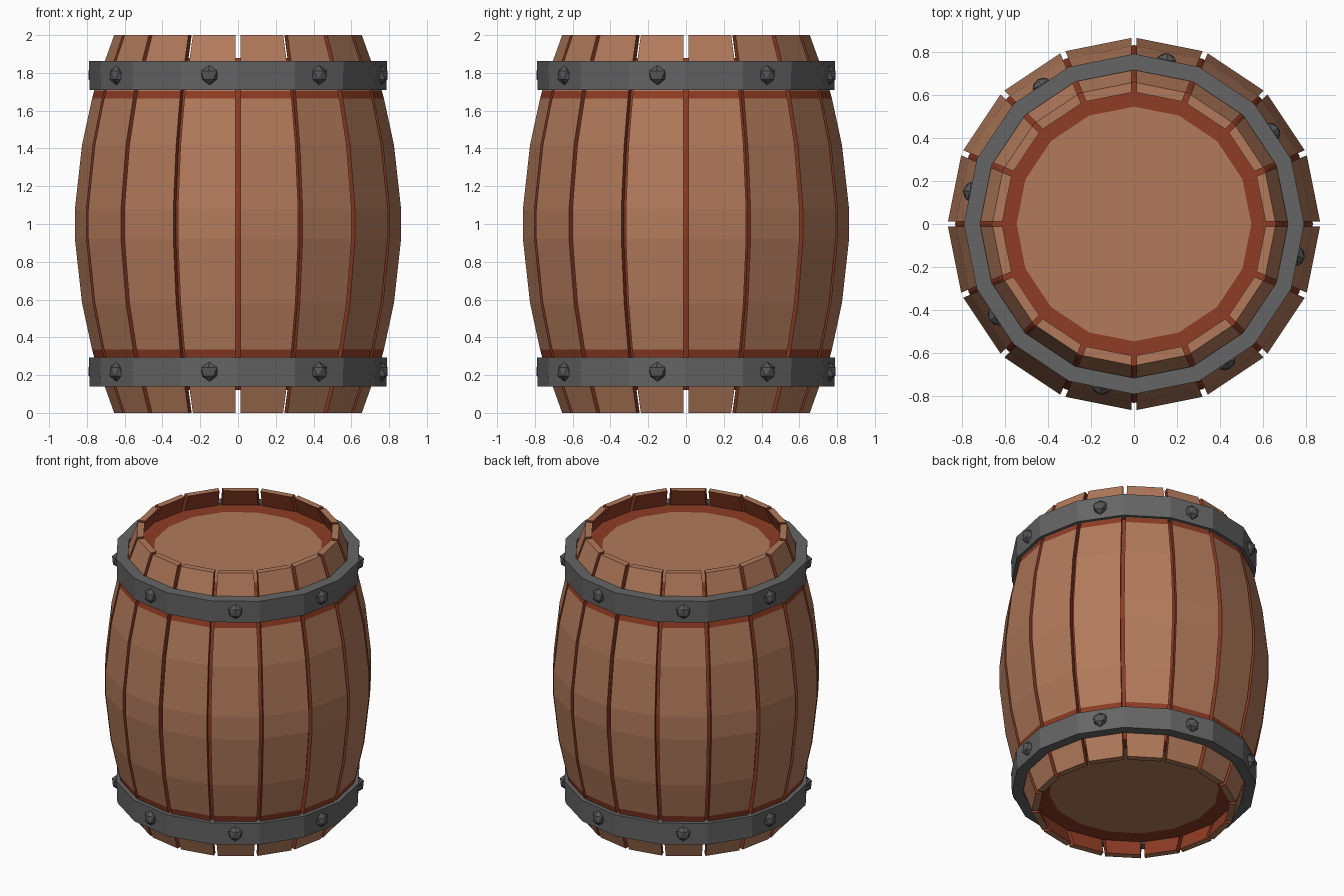
import bpy, bmesh, math
from mathutils import Matrix

if "Cube" in bpy.data.objects:
    bpy.data.objects.remove(bpy.data.objects["Cube"])

N = 16                      # staves / hoop sides
STEP = 2 * math.pi / N
GAP = 0.013                 # half gap between staves
THICK = 0.045
# half profile of the barrel (z, corner radius), mirrored about z = 1
HALF = [(0, .658), (.14, .708), (.295, .764), (.335, .775), (.58, .828), (.92, .866)]
PROFILE = HALF + [(2 - z, r) for z, r in reversed(HALF)]


def mat(name, rgb):
    m = bpy.data.materials.new(name)
    m.diffuse_color = (*rgb, 1)
    m.use_nodes = True
    m.node_tree.nodes["Principled BSDF"].inputs["Base Color"].default_value = m.diffuse_color
    return m


WOOD = mat("brown_wood", (.445, .195, .105))
RED = mat("red_brown_edge", (.270, .045, .018))
IRON = mat("hoop_grey", (.130, .130, .130))
BOLT = mat("rivet_grey", (.095, .095, .095))


def finish(bm, name, mats):
    bmesh.ops.recalc_face_normals(bm, faces=bm.faces)
    me = bpy.data.meshes.new(name)
    bm.to_mesh(me)
    bm.free()
    for m in mats:
        me.materials.append(m)
    ob = bpy.data.objects.new(name, me)
    bpy.context.collection.objects.link(ob)
    return ob


def lathe(name, prof, mats, closed):
    """16-sided turned shape; closed joins the last profile point to the first."""
    bm = bmesh.new()
    rings = [[bm.verts.new((r * math.cos(i * STEP), r * math.sin(i * STEP), z))
              for i in range(N)] for z, r in prof]
    for k in range(len(rings) if closed else len(rings) - 1):
        a, b = rings[k], rings[(k + 1) % len(rings)]
        for i in range(N):
            j = (i + 1) % N
            bm.faces.new((a[i], a[j], b[j], b[i]))
    if not closed:
        for ring in (rings[0], rings[-1]):
            bm.faces.new(ring).material_index = 1
    return finish(bm, name, mats)


# staves: curved boards, red on the inside, the sides and the strips by the hoops
def stave(index):
    bm = bmesh.new()
    rows = []
    half = STEP / 2
    for z, r in PROFILE:
        row = []
        for rad, side in ((r, -1), (r, 1), (r - THICK, 1), (r - THICK, -1)):
            x = rad * math.cos(half)
            y = side * (rad * math.sin(half) - GAP)
            row.append(bm.verts.new((x, y, z)))
        rows.append(row)
    for a, b in zip(rows, rows[1:]):
        strip = abs(b[0].co.z - a[0].co.z) < .06
        for i in range(4):
            j = (i + 1) % 4
            f = bm.faces.new((a[i], a[j], b[j], b[i]))
            f.material_index = 1 if i > 0 or strip else 0
    bm.faces.new(rows[0])
    bm.faces.new(rows[-1])
    bm.transform(Matrix.Rotation((index + .5) * STEP, 4, 'Z'))
    finish(bm, f"stave_{index + 1}", [WOOD, RED])


for i in range(N):
    stave(i)

# red core with brown heads inset at both ends
inner = [(z, r - .035) for z, r in PROFILE[1:-1]]
lathe("core_and_heads",
      [(.12, .545), (.12, .66)] + inner + [(1.88, .66), (1.88, .545)],
      [RED, WOOD], False)

# iron hoops with rivets on every other side
for label, z0 in (("lower", .14), ("upper", 1.71)):
    lathe(label + "_hoop",
          [(z0, .715), (z0, .785), (z0 + .152, .79), (z0 + .152, .715)],
          [IRON], True)
    bm = bmesh.new()
    for k in range(8):
        m = (Matrix.Rotation((2 * k - .5) * STEP, 4, 'Z')
             @ Matrix.Translation((.773, 0, z0 + .078))
             @ Matrix.Diagonal((.038, .05, .052, 1)))
        bmesh.ops.create_icosphere(bm, subdivisions=1, radius=1, matrix=m)
    finish(bm, label + "_rivets", [BOLT])
